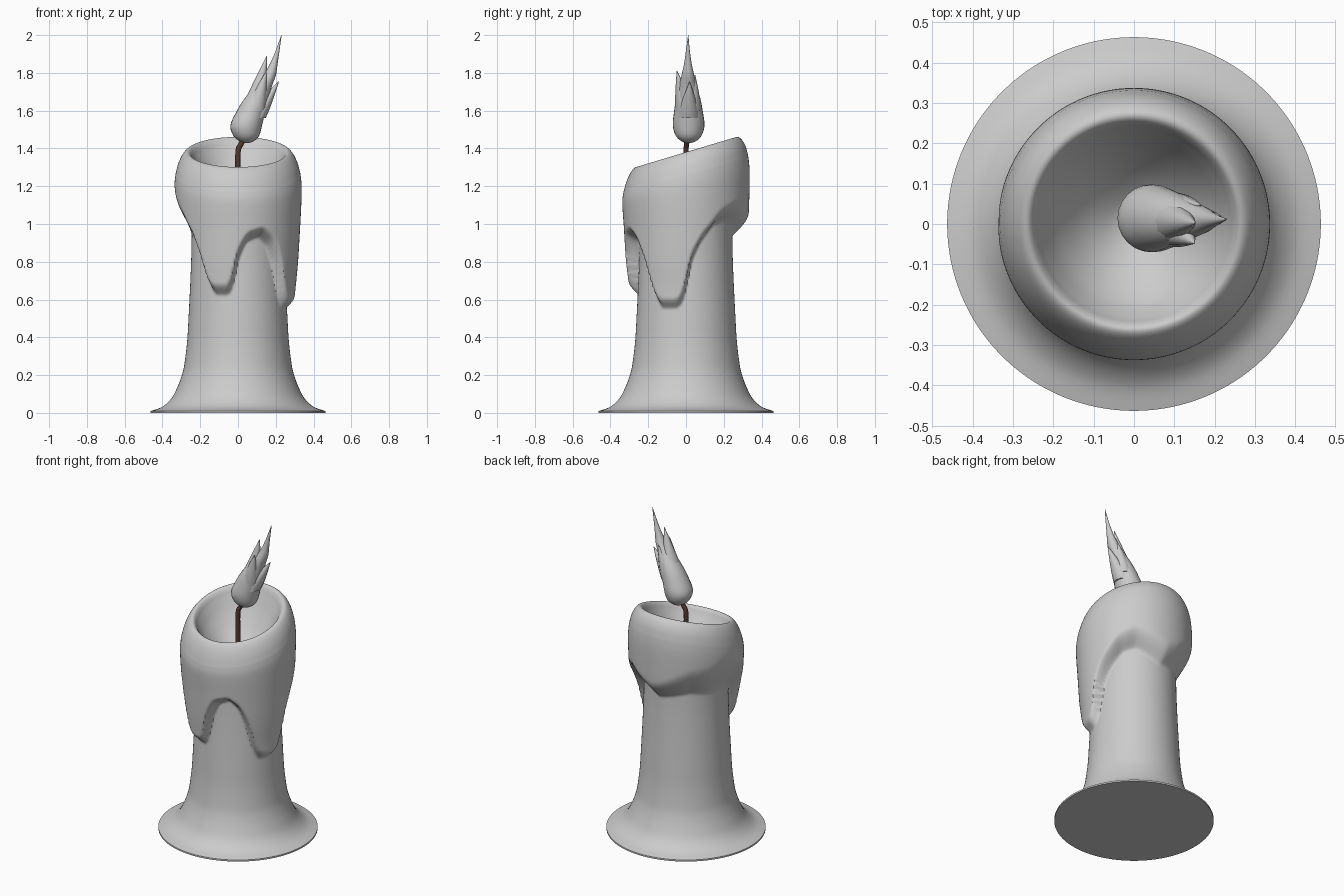
import bpy, bmesh, math
from mathutils import Vector

if "Cube" in bpy.data.objects:
    bpy.data.objects.remove(bpy.data.objects["Cube"])

N = 180  # segments round the candle


def smooth(t):
    t = max(0.0, min(1.0, t))
    return t * t * (3 - 2 * t)


def spline(pts, n=5):
    """Catmull-Rom refinement of a list of tuples."""
    vs = [Vector(p) for p in pts]
    out = []
    for i in range(len(vs) - 1):
        a, b, c, d = vs[max(i - 1, 0)], vs[i], vs[i + 1], vs[min(i + 2, len(vs) - 1)]
        for k in range(n):
            t = k / n
            out.append(0.5 * (2 * b + (c - a) * t + (2 * a - 5 * b + 4 * c - d) * t * t
                              + (3 * b - a - 3 * c + d) * t ** 3))
    return out + [vs[-1]]


def lookup(table, x):
    if x <= table[0][0]:
        return table[0][1]
    for (x0, y0), (x1, y1) in zip(table, table[1:]):
        if x <= x1:
            return y0 + (y1 - y0) * (x - x0) / (x1 - x0)
    return table[-1][1]


def loft(bm, rings):
    """Skin a stack of closed rings and cap both ends."""
    vr = [[bm.verts.new(p) for p in r] for r in rings]
    n = len(vr[0])
    for a, b in zip(vr, vr[1:]):
        for i in range(n):
            j = (i + 1) % n
            bm.faces.new((a[i], a[j], b[j], b[i]))
    bm.faces.new(vr[0][::-1])
    bm.faces.new(vr[-1])


def finish(bm, name, angle):
    me = bpy.data.meshes.new(name)
    bm.to_mesh(me)
    bm.free()
    ob = bpy.data.objects.new(name, me)
    bpy.context.collection.objects.link(ob)
    bpy.context.view_layer.objects.active = ob
    ob.select_set(True)
    bpy.ops.object.shade_smooth_by_angle(angle=math.radians(angle))
    ob.select_set(False)
    return ob


# Lower edge of the melted wax (angle in degrees, height) with two long drips
edge = [(0, .66), (6, .8), (17, .9), (34, .99), (52, 1.01), (87, .93), (130, .97),
        (180, .94), (205, .93), (222, .86), (232, .77), (237, .66), (244, .62), (260, .62),
        (265, .68), (269, .8), (279, .9), (294, .93), (306, .88), (315, .78), (325, .6),
        (332, .55), (350, .55), (356, .58), (360, .66)]
# Height over which the wax swells out above that edge
swell = [(0, .06), (60, .1), (100, .12), (150, .2), (180, .3), (205, .2), (232, .07), (360, .06)]
raw = [lookup(edge, 360 * i / N) for i in range(N)]
for _ in range(2):
    raw = [(raw[i - 1] + 2 * raw[i] + raw[(i + 1) % N]) / 4 for i in range(N)]

# Radii of the column and of the melted wax (height, radius)
column = [(.2, .297), (.25, .285), (.37, .27), (.5, .262), (.75, .25), (.95, .245), (1.3, .245)]
wax = [(.5, .3), (.65, .305), (.8, .318), (.95, .327), (1.1, .335), (1.2, .337), (1.26, .331)]
column, wax = [[tuple(p) for p in spline(t)] for t in (column, wax)]

foot = [(.463, .01), (.40, .033), (.35, .08), (.315, .15), (.297, .2)]
rim = [(.331, 1.26), (.318, 1.31), (.30, 1.35), (.28, 1.375), (.262, 1.38), (.247, 1.365),
       (.23, 1.33), (.19, 1.26), (.13, 1.19), (.06, 1.14), (.01, 1.125)]


def body_ring(radius, z):
    pts = []
    for i in range(N):
        a = math.tau * i / N
        r = radius(i, z) if callable(radius) else radius
        y = r * math.sin(a)
        pts.append((r * math.cos(a), y, z + .30 * y * smooth((z - .95) / .38)))
    return pts


def side_radius(i, z):
    c = lookup(column, z)
    t = (z - raw[i]) / lookup(swell, 360 * i / N)
    f = smooth(max(t, 0) ** .75)
    return c + (lookup(wax, z) - c) * f


# Candle body: flared foot, column with wax drips, slanted rim and hollow
bm = bmesh.new()
rings = [body_ring(.463, 0)]
rings += [body_ring(r, z) for r, z in spline(foot)[:-1]]
rings += [body_ring(side_radius, .2 + 1.06 * k / 100) for k in range(100)]
rings += [body_ring(r, z) for r, z in spline(rim)]
loft(bm, rings)
finish(bm, "candle_body", 60)

# Wick: bent brown cord
cu = bpy.data.curves.new("wick", 'CURVE')
cu.dimensions = '3D'
cu.bevel_depth = .014
cu.bevel_resolution = 3
cu.use_fill_caps = True
path = spline([(0, 0, 1.11), (0, 0, 1.25), (0, 0, 1.38), (.014, .003, 1.42), (.045, .01, 1.47)])
sp = cu.splines.new('POLY')
sp.points.add(len(path) - 1)
for p, v in zip(sp.points, path):
    p.co = (*v, 1)
wick = bpy.data.objects.new("wick", cu)
bpy.context.collection.objects.link(wick)
brown = bpy.data.materials.new("wick_brown")
brown.diffuse_color = (.09, .04, .022, 1)
brown.use_nodes = True
brown.node_tree.nodes["Principled BSDF"].inputs["Base Color"].default_value = brown.diffuse_color
cu.materials.append(brown)


def tongue(bm, sections, n=24):
    """Sections are (x, y, z, radius)."""
    rings = []
    for x, y, z, r in sections:
        rings.append([(x + r * math.cos(math.tau * i / n), y + r * math.sin(math.tau * i / n), z)
                      for i in range(n)])
    loft(bm, rings)


# Flame: leaning teardrop with smaller licks around its tip
bm = bmesh.new()
tongue(bm, spline([(.048, .014, 1.428, .004), (.046, .014, 1.436, .034), (.044, .014, 1.465, .067),
                   (.043, .014, 1.52, .084), (.066, .013, 1.59, .077), (.096, .012, 1.66, .065),
                   (.133, .01, 1.73, .047), (.168, .01, 1.79, .033), (.19, .01, 1.85, .02),
                   (.21, .01, 1.92, .010), (.23, .012, 2.0, .001)], 3))
licks = [((.078, .01, 1.6), (.152, .002, 1.89), .062),
         ((.09, .0, 1.6), (.15, -.048, 1.81), .055),
         ((.095, .025, 1.6), (.165, .048, 1.79), .055),
         ((.085, .012, 1.56), (.216, .02, 1.755), .06)]
for base, tip, r in licks:
    b, t = Vector(base), Vector(tip)
    tongue(bm, [(*b.lerp(t, k / 8), r * (1 - (k / 8) ** 1.2) + .001) for k in range(9)], 12)
finish(bm, "flame", 50)
